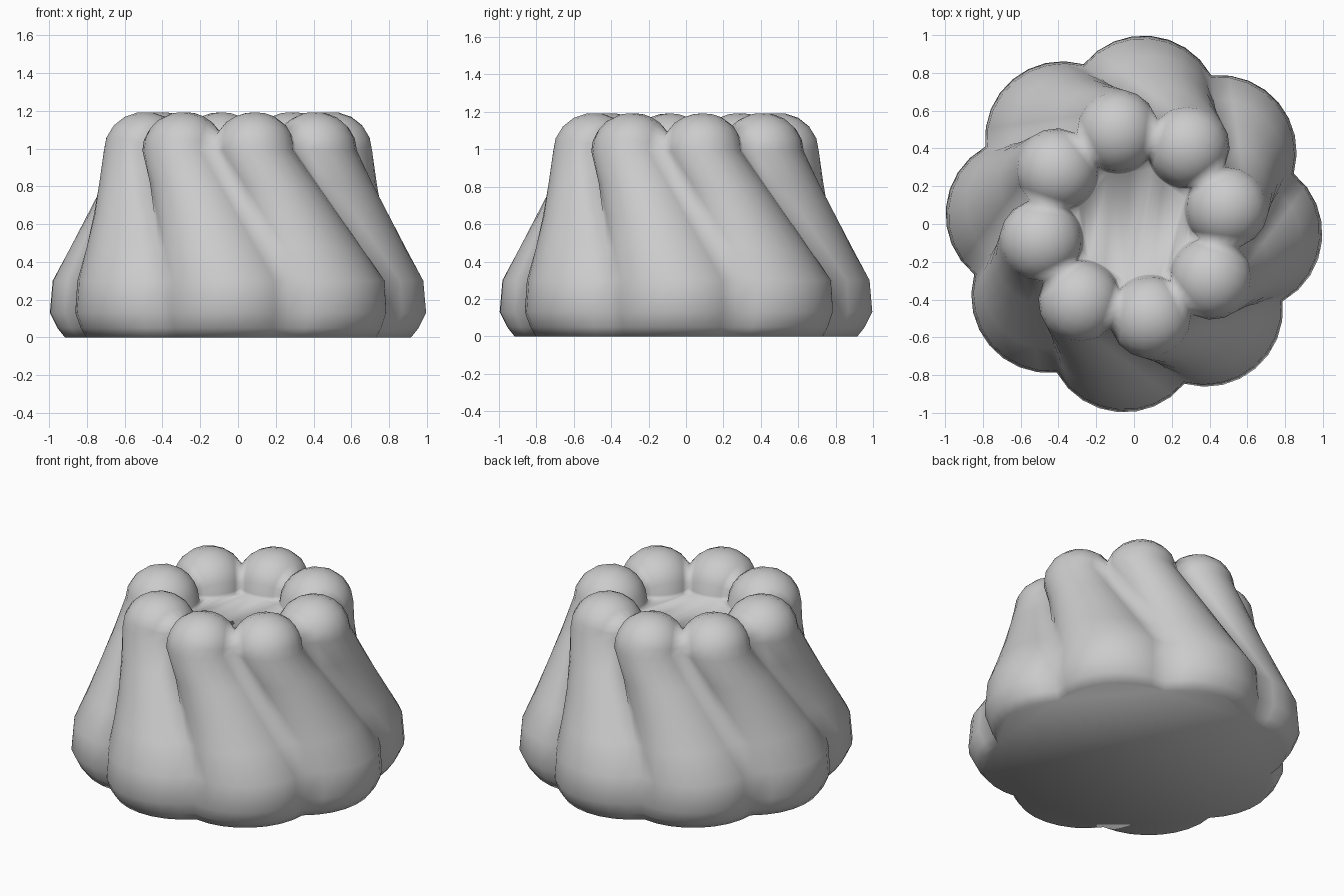
import bpy, bmesh
from math import sin, cos, sqrt, radians, pi
from mathutils import Vector

if "Cube" in bpy.data.objects:
    bpy.data.objects.remove(bpy.data.objects["Cube"])

LOBES, STEPS = 8, 8
HEAD_C, HEAD_R, HEAD_Z, HEAD_H = 0.5, 0.22, 0.99, 0.205
BASE_PHASE, HEAD_PHASE = 40, 10


def azimuths(phase):
    """Yield (angle within the lobe, world angle) around the cake."""
    width = 2 * pi / LOBES
    for i in range(LOBES * STEPS):
        local = (i % STEPS / STEPS - 0.5) * width
        yield local, radians(phase) + (i // STEPS) * width + local


def side_ring(z, centre, radius, phase):
    """Horizontal ring of overlapping circles, one per lobe."""
    ring = []
    for a, w in azimuths(phase):
        r = centre * cos(a) + sqrt(radius ** 2 - (centre * sin(a)) ** 2)
        ring.append(Vector((r * cos(w), r * sin(w), z)))
    return ring


def head_ring(elevation):
    """Ring over the domed heads, from outer side (0) to inner side (180)."""
    t = radians(elevation)
    ring = []
    for a, w in azimuths(HEAD_PHASE):
        s = sqrt(HEAD_R ** 2 - (HEAD_C * sin(a)) ** 2)
        r = HEAD_C * cos(a) + s * cos(t)
        z = HEAD_Z + s * sin(t) * HEAD_H / HEAD_R
        ring.append(Vector((r * cos(w), r * sin(w), z)))
    return ring


# Rounded foot, straight twisted flutes, then domed heads turning inwards
rings = [side_ring(0, 0.50, 0.42, BASE_PHASE),
         side_ring(0.05, 0.545, 0.415, BASE_PHASE),
         side_ring(0.13, 0.59, 0.41, BASE_PHASE),
         side_ring(0.3, 0.575, 0.41, BASE_PHASE)]
foot, head = rings[-1], head_ring(0)
for k in range(1, 4):
    rings.append([p.lerp(q, k / 4) for p, q in zip(foot, head)])
rings += [head_ring(e) for e in range(0, 181, 20)]
rings.append([Vector((p.x * 0.97, p.y * 0.97, 0.97)) for p in rings[-1]])

# Skin the rings, closing the underside and the sunken centre
bm = bmesh.new()
loops = [[bm.verts.new(p) for p in ring] for ring in rings]
count = LOBES * STEPS
for low, high in zip(loops, loops[1:]):
    for i in range(count):
        j = (i + 1) % count
        bm.faces.new((low[i], low[j], high[j], high[i]))
bm.faces.new(list(reversed(loops[0])))
bm.faces.new(loops[-1])
bmesh.ops.recalc_face_normals(bm, faces=bm.faces)

mesh = bpy.data.meshes.new("fluted_cake")
bm.to_mesh(mesh)
bm.free()
cake = bpy.data.objects.new("fluted_cake", mesh)
bpy.context.collection.objects.link(cake)

# Plain grey finish
grey = bpy.data.materials.new("light_grey")
grey.use_nodes = True
colour = (0.6, 0.6, 0.6, 1)
grey.diffuse_color = colour
grey.node_tree.nodes["Principled BSDF"].inputs["Base Color"].default_value = colour
mesh.materials.append(grey)

mesh.shade_smooth()
